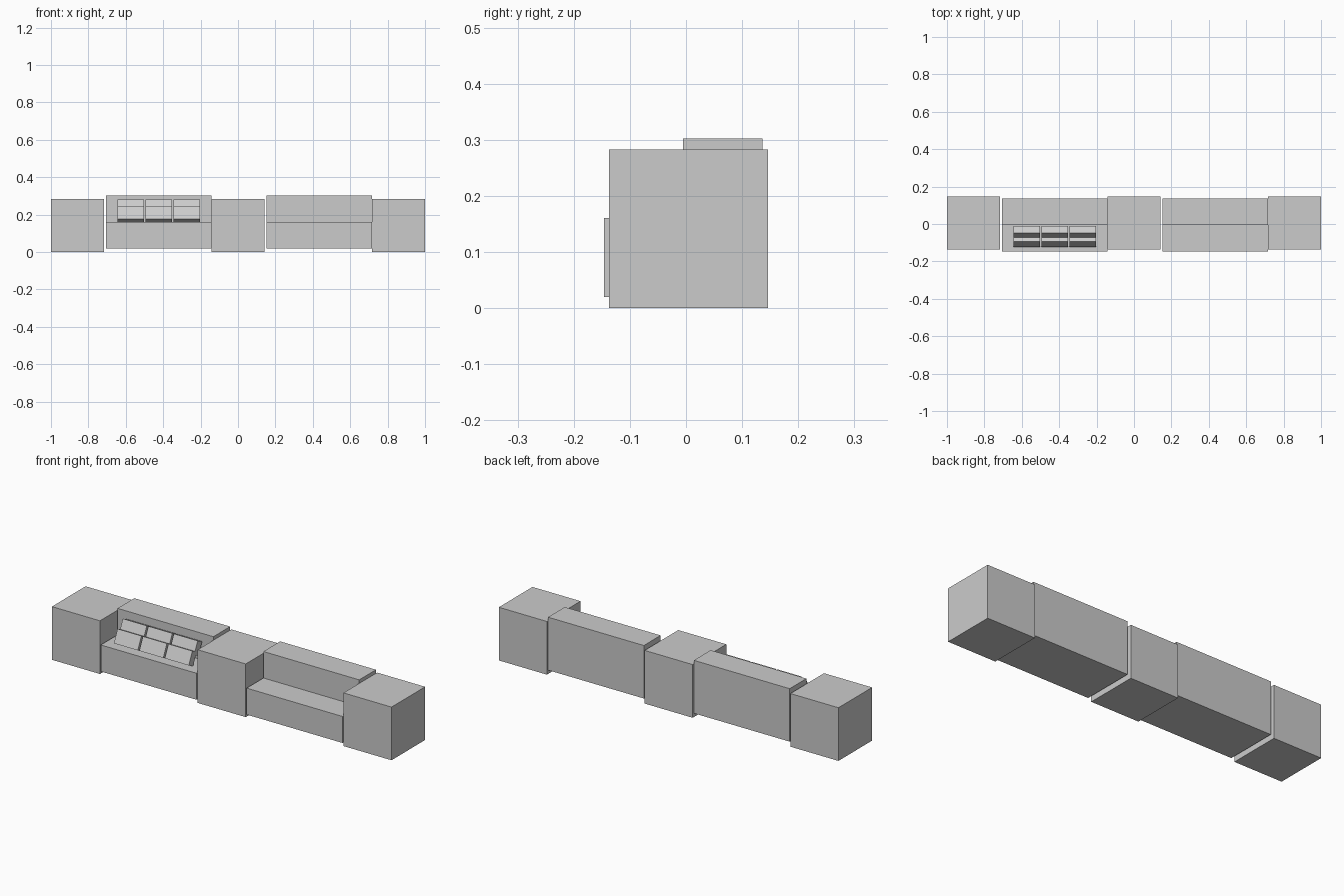
import bpy, bmesh, math
from mathutils import Matrix

if "Cube" in bpy.data.objects:
    bpy.data.objects.remove(bpy.data.objects["Cube"])


def extrude_profile(name, profile, x0, x1):
    """Extrude a (y, z) outline along x."""
    bm = bmesh.new()
    face = bm.faces.new([bm.verts.new((x0, y, z)) for y, z in profile])
    res = bmesh.ops.extrude_face_region(bm, geom=[face])
    verts = [v for v in res["geom"] if isinstance(v, bmesh.types.BMVert)]
    bmesh.ops.translate(bm, verts=verts, vec=(x1 - x0, 0, 0))
    bmesh.ops.recalc_face_normals(bm, faces=bm.faces[:])
    return finish(name, bm)


def box(name, size, centre, tilt=0.0):
    """Box with an optional tilt about x."""
    bm = bmesh.new()
    mat = (Matrix.Translation(centre) @ Matrix.Rotation(tilt, 4, 'X')
           @ Matrix.Diagonal((*size, 1)))
    bmesh.ops.create_cube(bm, size=1, matrix=mat)
    return finish(name, bm)


def finish(name, bm):
    mesh = bpy.data.meshes.new(name)
    bm.to_mesh(mesh)
    bm.free()
    obj = bpy.data.objects.new(name, mesh)
    bpy.context.collection.objects.link(obj)
    return obj


# Planter blocks
S = 0.283
for side, x in (("left", -1 + S / 2), ("middle", 0), ("right", 1 - S / 2)):
    box(f"block_{side}", (S, S, S), (x, 0.0045, S / 2))

# Stepped benches between the blocks
step = [(-0.146, 0.02), (0.136, 0.02), (0.136, 0.302),
        (-0.005, 0.302), (-0.005, 0.161), (-0.146, 0.161)]
for side, x0 in (("left", -0.706), ("right", 0.153)):
    extrude_profile(f"bench_{side}", step, x0, x0 + 0.5645)

# Two rows of three leaning slabs on the left seat
LEAN = math.radians(25)
for row, (y, z) in (("front", (-0.0905, 0.202)), ("back", (-0.0455, 0.239))):
    for i in range(3):
        box(f"slab_{row}_{i + 1}", (0.141, 0.041, 0.072),
            (-0.4235 + (i - 1) * 0.15, y, z), -LEAN)
